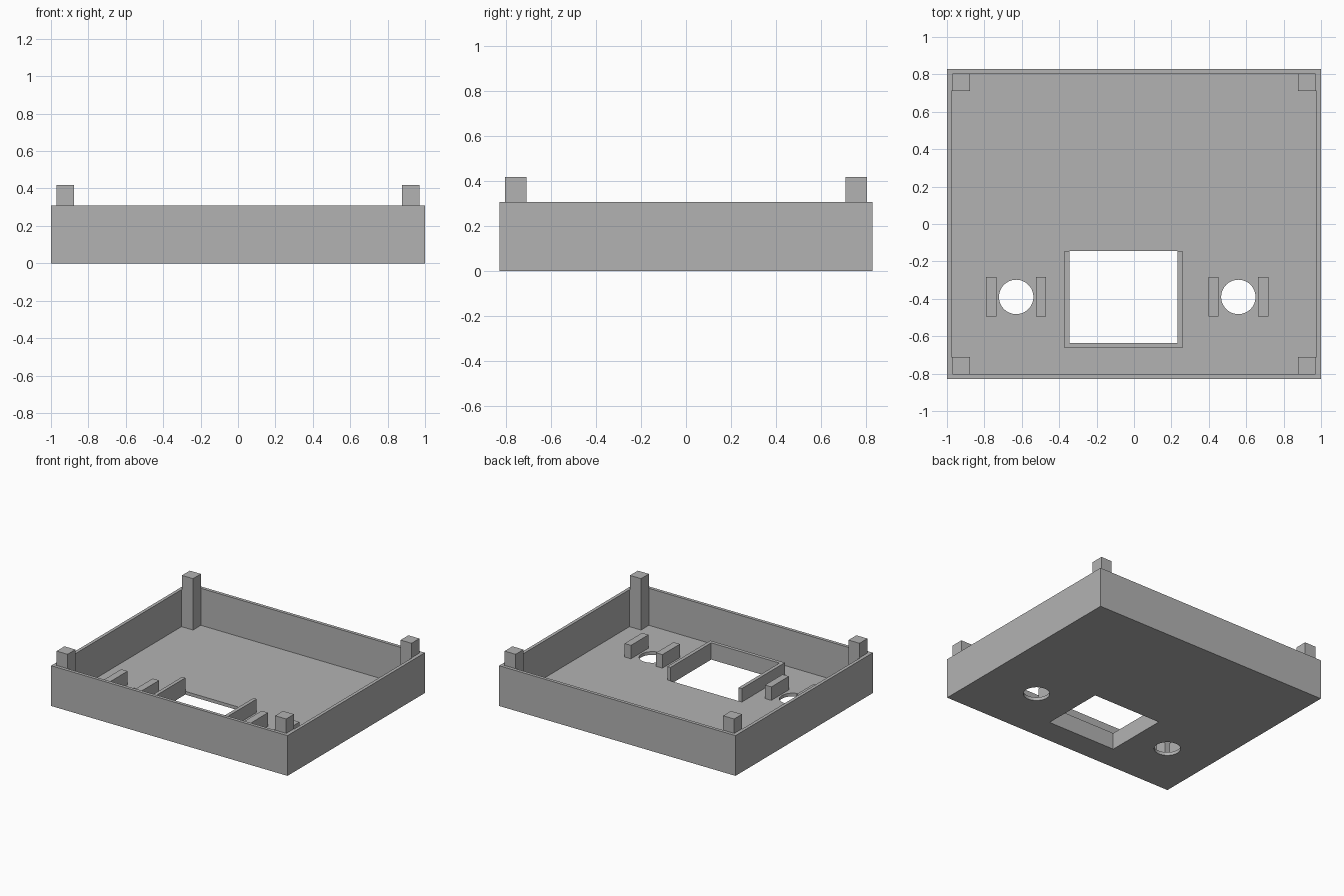
import bpy
import bmesh
from mathutils import Matrix, Vector

cube = bpy.data.objects.get("Cube")
if cube:
    bpy.data.objects.remove(cube, do_unlink=True)

# Single grey plastic
grey = bpy.data.materials.new("grey plastic")
grey.use_nodes = True
colour = (0.45, 0.45, 0.45, 1)
grey.diffuse_color = colour
grey.node_tree.nodes["Principled BSDF"].inputs["Base Color"].default_value = colour

HALF_X, HALF_Y, WALL = 1.0, 0.83, 0.025
FLOOR, RIM, POST_TOP, RIB_TOP = 0.025, 0.308, 0.418, 0.128
SINK = 0.01  # how far fittings reach into the floor


def make(name, bm):
    mesh = bpy.data.meshes.new(name)
    bm.to_mesh(mesh)
    bm.free()
    mesh.materials.append(grey)
    obj = bpy.data.objects.new(name, mesh)
    bpy.context.scene.collection.objects.link(obj)
    return obj


def box(name, x0, x1, y0, y1, z0, z1):
    bm = bmesh.new()
    size = Vector((x1 - x0, y1 - y0, z1 - z0))
    centre = Vector((x0 + x1, y0 + y1, z0 + z1)) / 2
    bmesh.ops.create_cube(bm, size=1, matrix=Matrix.Translation(centre) @ Matrix.Diagonal(size.to_4d()))
    return make(name, bm)


def cylinder(name, x, y, radius):
    bm = bmesh.new()
    bmesh.ops.create_cone(bm, cap_ends=True, segments=48, radius1=radius, radius2=radius,
                          depth=0.2, matrix=Matrix.Translation((x, y, 0)))
    return make(name, bm)


def cut(target, cutter):
    mod = target.modifiers.new("cut", 'BOOLEAN')
    mod.operation = 'DIFFERENCE'
    mod.solver = 'EXACT'
    mod.object = cutter
    bpy.context.view_layer.objects.active = target
    bpy.ops.object.modifier_apply(modifier=mod.name)
    bpy.data.objects.remove(cutter, do_unlink=True)


# Open tray with floor and four walls
tray = box("tray", -HALF_X, HALF_X, -HALF_Y, HALF_Y, 0, RIM)
cut(tray, box("cavity_cutter", WALL - HALF_X, HALF_X - WALL, WALL - HALF_Y, HALF_Y - WALL, FLOOR, 1))

# Display window through the floor, framed on three sides
WX0, WX1, WY0, WY1, FRAME = -0.345, 0.232, -0.636, -0.144, 0.027
cut(tray, box("window_cutter", WX0, WX1, WY0, WY1, -0.1, 0.2))
base = FLOOR - SINK
box("window_frame_right", WX0 - FRAME, WX0, WY0, WY1, base, RIB_TOP)
box("window_frame_left", WX1, WX1 + FRAME, WY0, WY1, base, RIB_TOP)
box("window_frame_front", WX0 - FRAME, WX1 + FRAME, WY0 - FRAME, WY0, base, RIB_TOP)

# Round holes, each between a pair of ribs
for side, x in (("right", -0.63), ("left", 0.558)):
    cut(tray, cylinder("hole_cutter", x, -0.39, 0.092))
    for edge, centre in (("outer" if x < 0 else "inner", x - 0.133),
                         ("inner" if x < 0 else "outer", x + 0.133)):
        box(f"{side}_{edge}_rib", centre - 0.027, centre + 0.027, -0.495, -0.283, base, RIB_TOP)

# Corner posts rising above the rim, joined to the side walls
for side, sx in (("right", -1), ("left", 1)):
    for end, sy in (("front", -1), ("back", 1)):
        xs = sorted((sx * 0.878, sx * 0.971))
        ys = sorted((sy * 0.71, sy * 0.805))
        box(f"{end}_{side}_post", *xs, *ys, base, POST_TOP)
        fill = sorted((sx * 0.965, sx * 0.98))
        box(f"{end}_{side}_post_web", *fill, *ys, base, RIM - 0.001)
